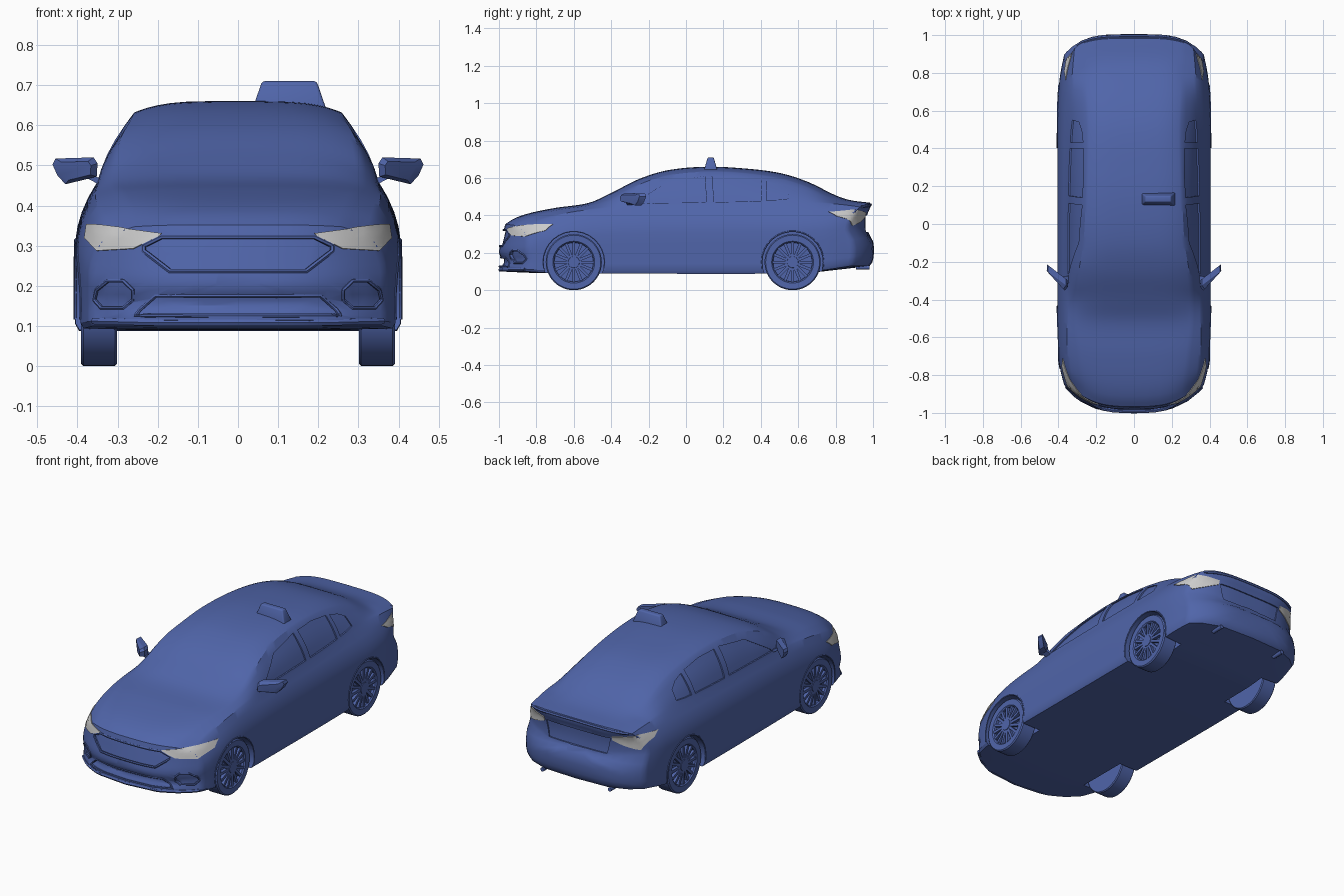
import bpy, bmesh, math
from mathutils import Vector, Matrix
from mathutils.bvhtree import BVHTree

if "Cube" in bpy.data.objects:
    bpy.data.objects.remove(bpy.data.objects["Cube"])

blue = bpy.data.materials.new("blue_paint")
blue.diffuse_color = (0.08, 0.13, 0.40, 1)
blue.use_nodes = True
blue.node_tree.nodes["Principled BSDF"].inputs["Base Color"].default_value = blue.diffuse_color

# Body guide curves: (y, value)
TOP = [(-1, .352), (-.95, .378), (-.85, .41), (-.7, .44), (-.52, .467), (-.4, .52), (-.25, .595), (-.1, .641),
       (.1, .66), (.3, .652), (.5, .627), (.65, .58), (.8, .508), (.88, .482), (1, .468)]
RAIL_Z = [(-1, .347), (-.85, .398), (-.7, .43), (-.5, .456), (-.4, .485), (-.3, .54), (-.2, .585), (-.05, .621),
          (.1, .632), (.3, .625), (.5, .595), (.65, .55), (.8, .485), (.88, .472), (1, .46)]
RAIL_X = [(-1, .26), (-.7, .29), (-.5, .31), (-.3, .30), (-.1, .268), (.1, .258), (.5, .25), (.8, .262), (1, .26)]
BELT_X = [(-1, .33), (-.85, .345), (-.6, .355), (0, .353), (.4, .346), (.7, .335), (1, .315)]
BELT_Z = [(-1, .322), (-.85, .375), (-.6, .422), (-.3, .445), (0, .455), (.7, .465), (.85, .46), (1, .445)]
SIDE_X = [(-1, .37), (-.9, .388), (-.75, .402), (-.5, .405), (.6, .405), (.8, .397), (.9, .387), (1, .37)]
BOTTOM = [(-1, .10), (-.8, .092), (-.6, .09), (.6, .09), (.8, .108), (1, .13)]
# End profiles: (z, inset from bumper face)
NOSE = [(.09, .02), (.12, .0), (.155, .018), (.2, .0), (.28, .015), (.36, .035)]
TAIL = [(.12, .025), (.16, .0), (.265, .0), (.295, .028), (.40, .032), (.45, .012), (.47, .018)]


def curve(k, x):
    x = min(max(x, k[0][0]), k[-1][0])
    i = next(i for i in range(len(k) - 1) if x <= k[i + 1][0])

    def slope(j):
        a, b = k[max(j - 1, 0)], k[min(j + 1, len(k) - 1)]
        return (b[1] - a[1]) / (b[0] - a[0])
    (x0, v0), (x1, v1) = k[i], k[i + 1]
    h = x1 - x0
    t = (x - x0) / h
    return (v0 * (1 + 2 * t) * (1 - t) ** 2 + h * slope(i) * t * (1 - t) ** 2
            + v1 * t * t * (3 - 2 * t) + h * slope(i + 1) * t * t * (t - 1))


def warp(x, y, z):
    # bow the nose and tail in plan
    f = max(0, (-.4 - y) / .6) ** 2
    r = max(0, (y - .4) / .6) ** 2
    u = abs(x) / .38
    return Vector((x, y + f * .16 * u ** 3 + f ** 3 * curve(NOSE, z)
                   - r * .12 * u ** 4 - r ** 3 * curve(TAIL, z), z))


def section(y, s=1.0):
    tz, rz, rx, bx, bz, sx, b = [curve(c, y) for c in (TOP, RAIL_Z, RAIL_X, BELT_X, BELT_Z, SIDE_X, BOTTOM)]
    pts = [(0, b), (.2, b), (.3, b), (sx - .01, b)]
    for t in (.05, .15, .3, .45, .6, .7, .8, .9, 1):
        k = max(0, (t - .55) / .45)
        pts.append((sx - (sx - bx) * k * k, b + (bz - b) * t))
    for f in (.2, .4, .6, .8, 1):
        bulge = .07 * max(0, rz - bz) * math.sin(math.pi * f)
        pts.append((bx + (rx - bx) * f + bulge, bz + (rz - bz) * f))
    for f in (.95, .88, .78, .65, .5, .25, 0):
        pts.append((rx * f, rz + (tz - rz) * (1 - f ** 4)))
    ring = pts + [(-x, z) for x, z in pts[-2:0:-1]]
    c = .22 if y < 0 else .3
    return [warp(x * s, y, c + (z - c) * s) for x, z in ring]


def finish(bm, name, mat=blue):
    bmesh.ops.recalc_face_normals(bm, faces=bm.faces)
    me = bpy.data.meshes.new(name)
    bm.to_mesh(me)
    ob = bpy.data.objects.new(name, me)
    bpy.context.collection.objects.link(ob)
    if mat:
        me.materials.append(mat)
    return ob


def loft(bm, rings):
    vs = [[bm.verts.new(p) for p in r] for r in rings]
    for a, b in zip(vs, vs[1:]):
        for i in range(len(a)):
            j = (i + 1) % len(a)
            bm.faces.new((a[i], a[j], b[j], b[i]))
    bm.faces.new(vs[0])
    bm.faces.new(vs[-1])


# Body shell
caps = (.15, .3, .45, .6, .75, .88, .96)
rings = [section(-1, s) for s in caps] + [section(-1 + i / 40) for i in range(81)]
rings += [section(1, s) for s in reversed(caps)]
bm = bmesh.new()
loft(bm, rings)
body = finish(bm, "car_body")
bm.normal_update()
bvh = BVHTree.FromBMesh(bm, epsilon=1e-5)


def place(view, a, b):
    # drop a 2D point from a view onto the body, nudged off the mesh edges
    a, b = a + .00017, b + .00013
    o, d, near = {"side": ((1, a, b), (-1, 0, 0), (.4, a, b)), "front": ((a, -2, b), (0, 1, 0), (a, -.95, b)),
                  "rear": ((a, 2, b), (0, -1, 0), (a, .95, b))}[view]
    hit, n, _, _ = bvh.ray_cast(Vector(o), Vector(d))
    if hit is None:
        hit, n, _, _ = bvh.find_nearest(Vector(near))
    return hit, n, -Vector(d)


def along(pts, t):
    k = t * (len(pts) - 1)
    i = min(int(k + 1e-6), len(pts) - 2)
    return Vector(pts[i]).lerp(Vector(pts[i + 1]), k - i)


def slab(bm, view, low, up, out, inn, sides=(1, -1), n=12, m=4, flat=False):
    # curved plate lying on the body between a lower and an upper outline
    for s in sides:
        grid = []
        for i in range(n + 1):
            col = []
            for j in range(m + 1):
                p, nor, back = place(view, *along(low, i / n).lerp(along(up, i / n), j / m))
                nor = back if flat else nor
                col.append([bm.verts.new((q.x * s, q.y, q.z)) for q in (p + nor * out, p - nor * inn)])
            grid.append(col)
        for k in (0, 1):
            for i in range(n):
                for j in range(m):
                    bm.faces.new([grid[a][b][k] for a, b in ((i, j), (i + 1, j), (i + 1, j + 1), (i, j + 1))])
        rim = [(i, 0) for i in range(n)] + [(n, j) for j in range(m)]
        rim += [(i, m) for i in range(n, 0, -1)] + [(0, j) for j in range(m, 0, -1)]
        for (a, b), (c, d) in zip(rim, rim[1:] + rim[:1]):
            bm.faces.new((grid[a][b][0], grid[c][d][0], grid[c][d][1], grid[a][b][1]))


def carve(cut):
    # subtract a cutter, keeping the body if a solver fails
    cutter = finish(cut, "recess_cutter")
    cutter.hide_render = True
    bpy.context.view_layer.objects.active = body
    for solver in ('MANIFOLD', 'EXACT', 'FLOAT'):
        before = body.data.copy()
        mod = body.modifiers.new("recess", 'BOOLEAN')
        mod.operation, mod.solver, mod.object = 'DIFFERENCE', solver, cutter
        bpy.ops.object.modifier_apply(modifier=mod.name)
        ys = [v.co.y for v in body.data.vertices]
        if len(ys) > 3000 and len(ys) != len(before.vertices) and max(ys) - min(ys) > 1.9 and max(ys) < 1.01:
            break
        body.modifiers.clear()
        body.data = before
    bpy.data.objects.remove(cutter)


def trim(name, view, pts, r, closed=True, sides=(1,)):
    # round strip following the body
    for s in sides:
        cu = bpy.data.curves.new(name, 'CURVE')
        cu.dimensions = '3D'
        cu.bevel_depth, cu.bevel_resolution = r, 1
        cu.use_fill_caps = True
        sp = cu.splines.new('POLY')
        loop = list(pts) + ([pts[0]] if closed else [])
        n = (len(loop) - 1) * 6
        path = [place(view, *along(loop, i / n))[0] for i in range(n + (0 if closed else 1))]
        sp.points.add(len(path) - 1)
        for q, p in zip(sp.points, path):
            q.co = (p.x * s, p.y, p.z, 1)
        sp.use_cyclic_u = closed
        cu.materials.append(blue)
        bpy.context.collection.objects.link(bpy.data.objects.new(name, cu))


# Recesses: wheel wells, windows, grille, intake, fog pockets, plate
WHEELS_Y = (-.6, .57)
GRILLE = ([(-.235, .287), (-.17, .237), (.17, .237), (.235, .287)], [(-.235, .3), (-.19, .322), (.19, .322), (.235, .3)])
INTAKE = ([(-.255, .126), (-.1, .126), (.1, .126), (.255, .126)], [(-.245, .14), (-.205, .175), (.205, .175), (.245, .14)])
FOG = ([(.262, .165), (.285, .145), (.34, .145), (.358, .165)], [(.262, .19), (.285, .212), (.325, .212), (.352, .19)])
WINDOWS = [([(-.27, .463), (-.1, .466), (.11, .47)], [(-.26, .475), (-.1, .578), (.1, .61)]),
           ([(.15, .47), (.27, .473), (.4, .477)], [(.14, .61), (.27, .61), (.4, .592)]),
           ([(.43, .48), (.49, .483), (.55, .49)], [(.43, .585), (.49, .567), (.54, .54)])]
cuts = [("side", w, .008, (1, -1)) for w in WINDOWS]
cuts += [("front", GRILLE, .012, (1,)), ("front", INTAKE, .012, (1,)), ("front", FOG, .014, (1, -1)),
         ("rear", ([(-.18, .31), (.18, .31)], [(-.2, .4), (.2, .4)]), .007, (1,))]
for y in WHEELS_Y:
    for s in (1, -1):
        cut = bmesh.new()
        bmesh.ops.create_cone(cut, cap_ends=True, segments=48, radius1=.162, radius2=.162, depth=.24,
                              matrix=Matrix.Translation((s * .4, y, .15)) @ Matrix.Rotation(math.pi / 2, 4, 'Y'))
        carve(cut)
for view, (lo, up), deep, sides in cuts:
    for s in sides:
        cut = bmesh.new()
        slab(cut, view, lo, up, .03, deep, (s,), flat=True)
        carve(cut)

# Frames, lips and arch edges
for name, (lo, up), r, sides in (("grille_frame", GRILLE, .006, (1,)), ("intake_frame", INTAKE, .005, (1,)),
                                 ("fog_frame", FOG, .005, (1, -1))):
    trim(name, "front", lo + up[::-1], r, True, sides)
trim("front_lip", "front", [(-.36, .112), (-.2, .108), (0, .108), (.2, .108), (.36, .112)], .009, False)
trim("trunk_lip", "rear", [(-.3, .445), (-.15, .455), (0, .457), (.15, .455), (.3, .445)], .008, False)
for y in WHEELS_Y:
    arc = [(y + .165 * math.cos(a), .15 + .165 * math.sin(a)) for a in [math.radians(-12 + 12 * i) for i in range(18)]]
    trim("arch_edge", "side", arc, .004, False, (1, -1))

# Lights
for name, view, lo, up in (
        ("headlights", "front", [(.195, .323), (.26, .292), (.35, .287), (.38, .318)],
         [(.19, .33), (.27, .341), (.355, .352), (.375, .352)]),
        ("tail_lights", "rear", [(.21, .392), (.29, .36), (.34, .345), (.366, .395)],
         [(.21, .415), (.29, .425), (.33, .43), (.36, .418)])):
    bm = bmesh.new()
    slab(bm, view, lo, up, .004, .01)
    finish(bm, name, None)

# Wheels
bm = bmesh.new()
prof = [(.02, -.045), (.145, -.045), (.15, -.04), (.15, .038), (.144, .044), (.112, .043), (.105, .036), (.104, .022), (.02, .022)]
turn = [i * math.tau / 48 for i in range(48)]
loft(bm, [[(x, r * math.cos(a), r * math.sin(a)) for a in turn] for r, x in prof])
for i in range(16):
    rot = Matrix.Rotation(i * math.tau / 16, 4, 'X')
    bmesh.ops.create_cube(bm, size=1, matrix=rot @ Matrix.Translation((.029, 0, .066)) @ Matrix.Diagonal((.02, .015, .082, 1)))
bmesh.ops.create_cone(bm, cap_ends=True, segments=24, radius1=.036, radius2=.03, depth=.022,
                      matrix=Matrix.Translation((.031, 0, 0)) @ Matrix.Rotation(math.pi / 2, 4, 'Y'))
for s in (1, -1):
    for y in WHEELS_Y:
        ob = finish(bm, "wheel")
        ob.location = (s * .347, y, .15)
        ob.rotation_euler.z = 0 if s > 0 else math.pi

# Door mirrors, swept back outwards
shape = [(.352, .472), (.43, .453), (.45, .475), (.462, .502), (.455, .517), (.36, .52), (.35, .505)]
for s in (1, -1):
    bm = bmesh.new()
    loft(bm, [[(s * (.405 + (x - .405) * k), y + .75 * (x - .36), .487 + (z - .487) * k) for x, z in shape]
              for y, k in ((-.345, .7), (-.325, 1), (-.29, .97))])
    loft(bm, [[(s * x, y + dy, z + dz) for dy, dz in ((-.02, -.008), (.02, -.008), (.02, .008), (-.02, .008))]
              for x, y, z in ((.33, -.29, .452), (.38, -.3, .478))])
    finish(bm, "door_mirror")

# Roof sign
bm = bmesh.new()
loft(bm, [[(.128 + hx * a, .132 + hy * b, z) for a, b in ((-1, -1), (1, -1), (1, 1), (-1, 1))]
          for hx, hy, z in ((.092, .036, .64), (.068, .016, .71))])
bmesh.ops.bevel(bm, geom=bm.edges[:], offset=.007, segments=3, profile=.5, affect='EDGES')
finish(bm, "roof_sign")

# Exhaust tips
bm = bmesh.new()
for s in (1, -1):
    bmesh.ops.create_cone(bm, cap_ends=True, segments=16, radius1=.011, radius2=.011, depth=.07,
                          matrix=Matrix.Translation((s * .21, .945, .122)) @ Matrix.Rotation(math.pi / 2, 4, 'X'))
finish(bm, "exhaust_tips")

# Mesh conversion and shading
bpy.ops.object.select_all(action='SELECT')
bpy.context.view_layer.objects.active = body
bpy.ops.object.convert(target='MESH')
bpy.ops.object.shade_smooth_by_angle(angle=math.radians(32))
